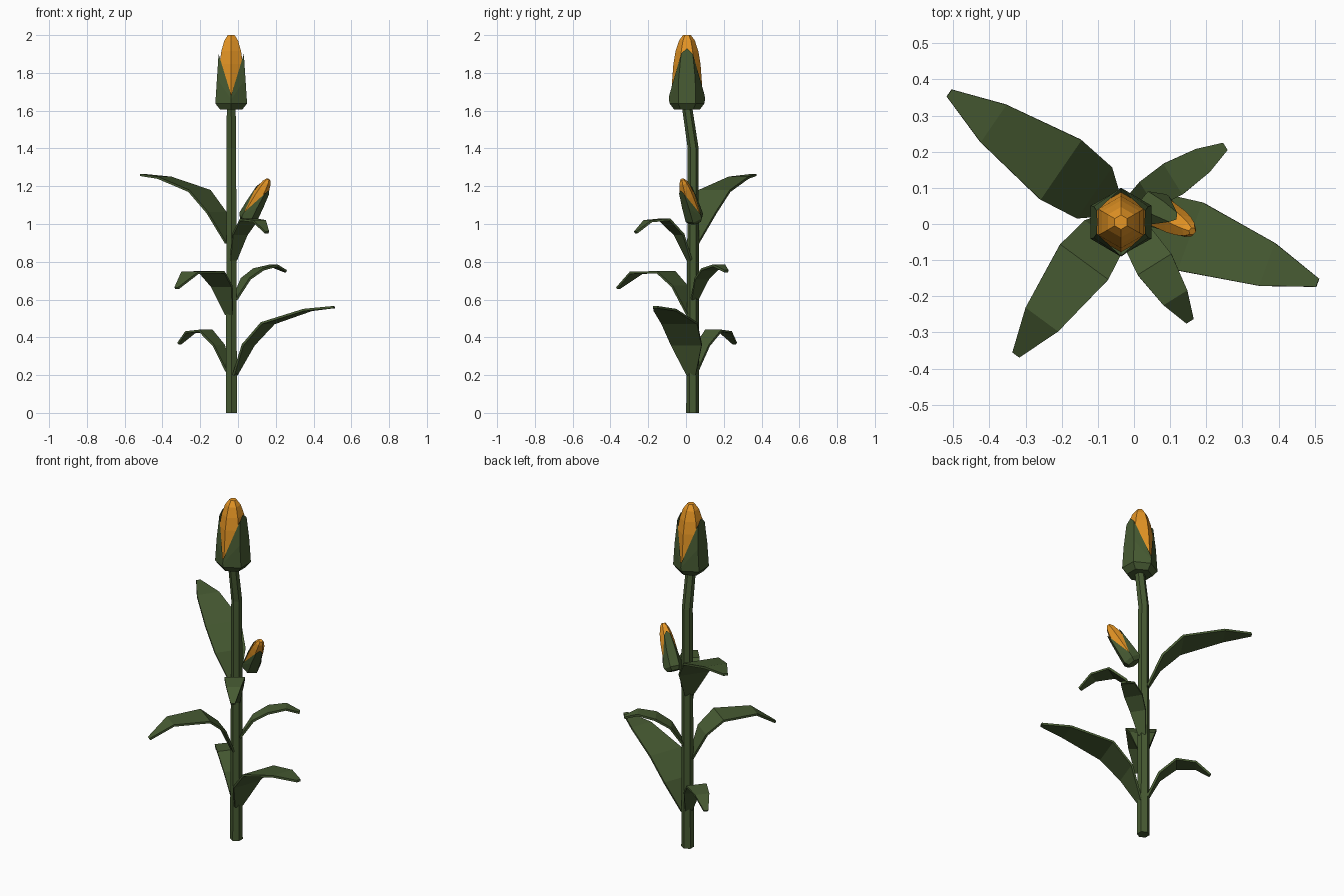
import bpy, bmesh, math
from mathutils import Vector, Matrix

if "Cube" in bpy.data.objects:
    bpy.data.objects.remove(bpy.data.objects["Cube"])


def material(name, rgb):
    m = bpy.data.materials.new(name)
    m.diffuse_color = (*rgb, 1)
    m.use_nodes = True
    m.node_tree.nodes["Principled BSDF"].inputs["Base Color"].default_value = m.diffuse_color
    return m


GREEN = material("leaf_green", (0.062, 0.102, 0.032))
ORANGE = material("corn_orange", (0.78, 0.30, 0.018))
STEM = Vector((-0.035, 0.035, 0))


def loft(name, rings, mat, cap_start=True, cap_end=True, matrix=Matrix()):
    """Skin a list of equal-length closed rings into one flat-shaded object."""
    bm = bmesh.new()
    rows = [[bm.verts.new(matrix @ Vector(p)) for p in ring] for ring in rings]
    n = len(rows[0])
    for a, b in zip(rows, rows[1:]):
        for i in range(n):
            j = (i + 1) % n
            bm.faces.new((a[i], a[j], b[j], b[i]))
    if cap_start:
        bm.faces.new(rows[0][::-1])
    if cap_end:
        bm.faces.new(rows[-1])
    if cap_start and cap_end:
        bmesh.ops.recalc_face_normals(bm, faces=bm.faces)
    me = bpy.data.meshes.new(name)
    bm.to_mesh(me)
    bm.free()
    me.materials.append(mat)
    ob = bpy.data.objects.new(name, me)
    bpy.context.collection.objects.link(ob)
    return ob


def hexagon(r, z, x=0, y=0):
    return [(x + r * math.cos(math.radians(30 + 60 * i)),
             y + r * math.sin(math.radians(30 + 60 * i)), z) for i in range(6)]


# Stem, bending forward near the top
loft("stem", [hexagon(0.034, 0, -0.035, 0.035), hexagon(0.031, 0.8, -0.035, 0.037),
              hexagon(0.029, 1.4, -0.035, 0.038), hexagon(0.027, 1.63, -0.036, 0.004)], GREEN)


# Cob with a two-pointed husk, open at local front and back
def cob(name, matrix):
    profile = [(0.05, 0.02), (0.083, 0.05), (0.083, 0.09), (0.072, 0.24),
               (0.060, 0.31), (0.042, 0.365), (0.020, 0.395)]
    loft(name + "_kernels", [hexagon(r, z) for r, z in profile], ORANGE, matrix=matrix)
    s = math.sqrt(0.75)
    shape = [(0, -1, 0.075), (s, -0.5, 0.295), (s, 0, 0.325), (s, 0.5, 0.295),
             (0, 1, 0.075), (-s, 0.5, 0.295), (-s, 0, 0.325), (-s, -0.5, 0.295)]
    low = [(0.068 * x, 0.068 * y, 0) for x, y, h in shape]
    wide = [(0.097 * x, 0.092 * y, 0.032) for x, y, h in shape]
    mid, top = [], []
    for x, y, h in shape:
        for row, z in ((mid, 0.032 + (h - 0.032) * 0.5), (top, h)):
            r = 0.097 - (z - 0.032) * 0.075
            tip = 0.45 if row is top and abs(y) == 0.5 else 1
            row.append((r * x, r * y * (0.8 if tip < 1 else 1), z))
    loft(name + "_husk", [low, wide, mid, top], GREEN, cap_end=False, matrix=matrix)


cob("top_cob", Matrix.Translation((-0.036, 0.005, 1.606)))
axis = Vector((0.46, -0.27, 0.85)).normalized()
front = Vector((-0.6, -0.65, 0.0))
front = (front - axis * front.dot(axis)).normalized()
side = (-front).cross(axis)
turn = Matrix((side, -front, axis)).transposed().to_4x4()
cob("side_cob", Matrix.Translation((0.042, 0.05, 1.015)) @ turn
    @ Matrix.Diagonal((0.55, 0.55, 0.66, 1)))


# Leaves: profile of (distance from stem, height above leaf base, width)
LARGE = [(0.02, 0, 0.05), (0.095, 0.16, 0.172), (0.205, 0.275, 0.2),
         (0.43, 0.345, 0.126), (0.578, 0.36, 0.024)]
MEDIUM = [(0.02, 0, 0.045), (0.085, 0.15, 0.135), (0.175, 0.225, 0.165),
          (0.37, 0.222, 0.112), (0.49, 0.14, 0.024)]
SMALL = [(0.02, 0, 0.04), (0.085, 0.135, 0.09), (0.175, 0.213, 0.11),
         (0.28, 0.205, 0.078), (0.355, 0.145, 0.024)]
FLAT = [(0.02, 0, 0.04), (0.09, 0.11, 0.085), (0.17, 0.16, 0.1),
        (0.265, 0.18, 0.075), (0.337, 0.15, 0.024)]


def leaf(name, angle, base, profile, thick=0.012):
    rings = []
    for i, (d, z, w) in enumerate(profile):
        a = profile[max(i - 1, 0)]
        b = profile[min(i + 1, len(profile) - 1)]
        t = Vector((b[0] - a[0], b[1] - a[1])).normalized() * thick / 2
        rings.append([(d - s * t.y, e * w / 2, z + s * t.x)
                      for s, e in ((1, -1), (1, 1), (-1, 1), (-1, -1))])
    m = Matrix.Translation(STEM + Vector((0, 0, base))) @ Matrix.Rotation(math.radians(angle), 4, "Z")
    loft(name, rings, GREEN, matrix=m)


leaf("low_right_leaf", -20, 0.2, LARGE)
leaf("high_left_leaf", 145.5, 0.9, LARGE)
leaf("front_left_leaf", 233.7, 0.52, MEDIUM)
leaf("back_right_leaf", 32, 0.6, FLAT)
leaf("low_back_leaf", 141, 0.222, SMALL)
leaf("front_right_leaf", 302, 0.81, SMALL)
